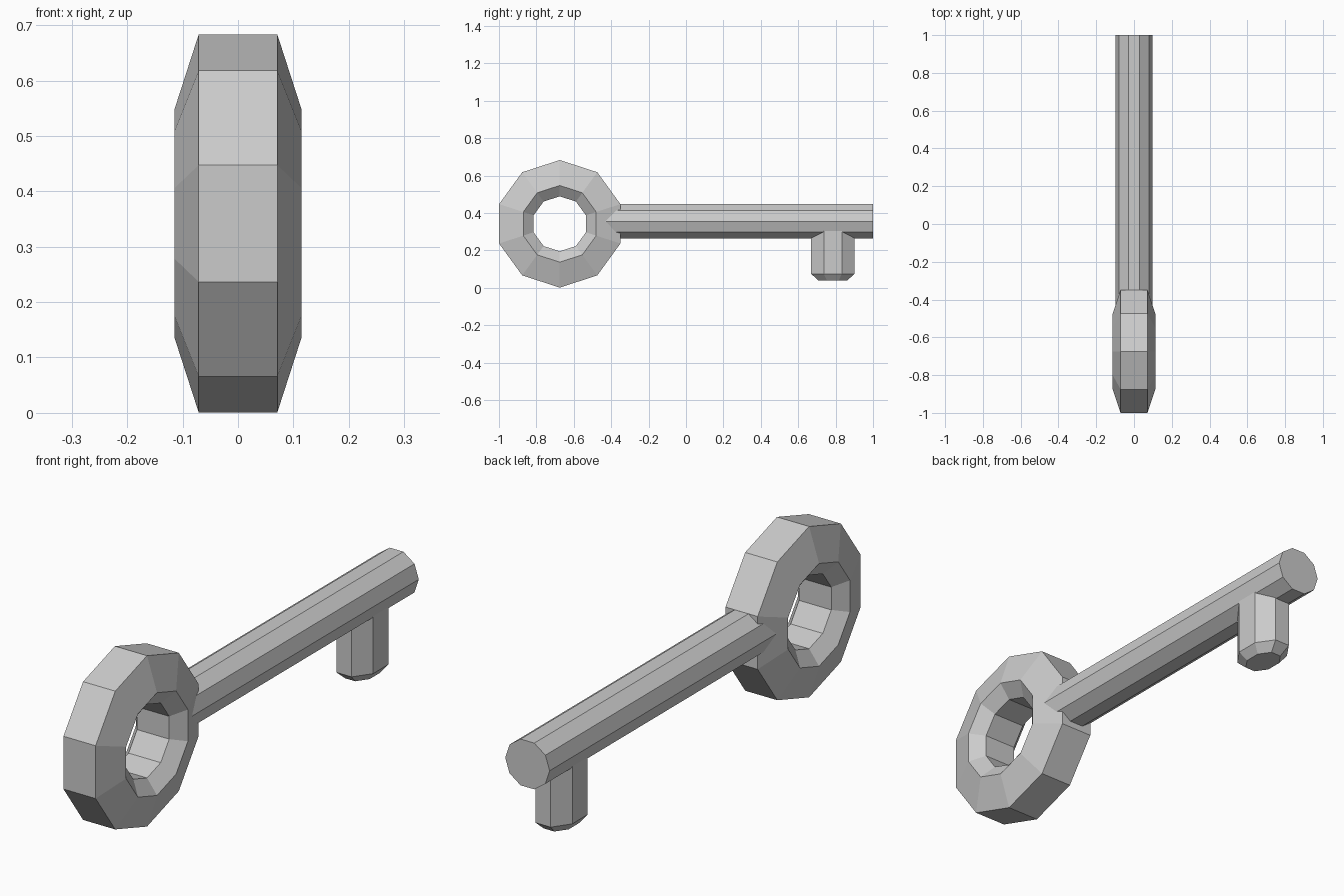
import bpy, bmesh
from math import sin, cos, pi

if "Cube" in bpy.data.objects:
    bpy.data.objects.remove(bpy.data.objects["Cube"])


def loft(name, rings, closed=False):
    """Skin equal-sized rings of points; cap the ends unless closed into a loop."""
    bm = bmesh.new()
    vs = [[bm.verts.new(p) for p in ring] for ring in rings]
    n, m = len(vs), len(vs[0])
    for i in range(n if closed else n - 1):
        a, b = vs[i], vs[(i + 1) % n]
        for j in range(m):
            k = (j + 1) % m
            bm.faces.new((a[j], a[k], b[k], b[j]))
    if not closed:
        bm.faces.new(vs[0])
        bm.faces.new(vs[-1])
    bmesh.ops.recalc_face_normals(bm, faces=bm.faces)
    mesh = bpy.data.meshes.new(name)
    bm.to_mesh(mesh)
    bm.free()
    obj = bpy.data.objects.new(name, mesh)
    bpy.context.collection.objects.link(obj)
    return obj


# Bow: six-sided section (x, radius) swept round ten segments
section = [(-.071, .341), (.071, .341), (.115, .205),
           (.071, .147), (-.071, .147), (-.115, .205)]
loft("bow_ring", [[(x, -.675 + r * sin(a), .342 + r * cos(a)) for x, r in section]
                  for a in (2 * pi * i / 10 for i in range(10))], closed=True)

# Shaft: ten-sided rod along y
loft("shaft", [[(.098 * cos(a), y, .355 + .097 * sin(a))
                for a in (2 * pi * i / 10 for i in range(10))] for y in (-.45, 1)])

# Bit: flattened eight-sided peg with a chamfered foot
loft("bit", [[(.088 * s * sin(a), .785 + .126 * s * cos(a), z)
              for a in (2 * pi * (i + .5) / 8 for i in range(8))]
             for z, s in ((.04, .67), (.075, 1), (.32, 1))])
